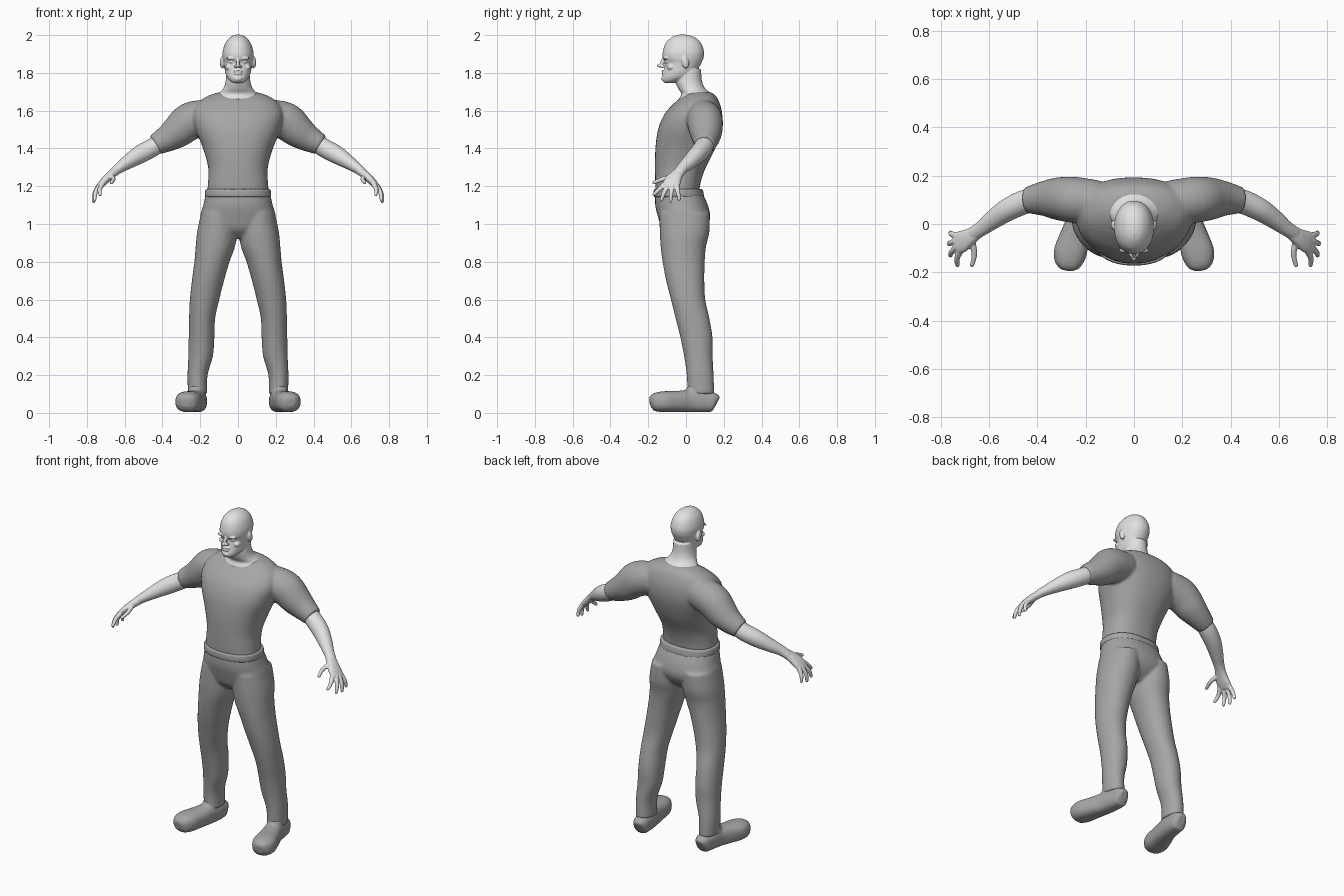
import bpy, bmesh
from math import sin, cos, pi, copysign
from mathutils import Vector, Matrix

CM = 0.01      # all part measurements are in hundredths of a unit
SIDES = 40

cube = bpy.data.objects.get("Cube")
if cube:
    bpy.data.objects.remove(cube, do_unlink=True)


def make_material(name, grey):
    mat = bpy.data.materials.new(name)
    mat.use_nodes = True
    colour = (grey, grey, grey, 1)
    mat.diffuse_color = colour
    shader = next(n for n in mat.node_tree.nodes if n.type == 'BSDF_PRINCIPLED')
    shader.inputs["Base Color"].default_value = colour
    return mat


skin = make_material("light skin", 0.75)
cloth = make_material("grey cloth", 0.38)


def dense(rows, steps=5):
    """Catmull-Rom interpolation of the section rows."""
    padded = [rows[0]] + list(rows) + [rows[-1]]
    result = []
    for p, q, r, s in zip(padded, padded[1:], padded[2:], padded[3:]):
        for i in range(steps):
            t = i / steps
            result.append([b + 0.5 * t * (c - a + t * (2 * a - 5 * b + 4 * c - d
                           + t * (3 * (b - c) + d - a)))
                           for a, b, c, d in zip(p, q, r, s)])
    result.append(list(rows[-1]))
    return result


def sweep(bm, rows, side=None, power=2.0, mirror=1):
    """Solid through sections (x, y, z, half width, half depth).
    Sections lie flat if no side is given, else square to the path."""
    rows = dense(rows)
    centres = [Vector(r[:3]) for r in rows]
    rings = []
    for i, (centre, row) in enumerate(zip(centres, rows)):
        u, v = Vector((1, 0, 0)), Vector((0, 1, 0))
        if side:
            ahead = centres[min(i + 1, len(rows) - 1)] - centres[max(i - 1, 0)]
            ahead.normalize()
            u = Vector(side)
            u = (u - ahead * u.dot(ahead)).normalized()
            v = ahead.cross(u)
        ring = []
        for k in range(SIDES):
            c, s = cos(2 * pi * k / SIDES), sin(2 * pi * k / SIDES)
            c = copysign(abs(c) ** (2 / power), c)
            s = copysign(abs(s) ** (2 / power), s)
            p = (centre + u * row[3] * c + v * row[4] * s) * CM
            ring.append(bm.verts.new((p.x * mirror, p.y, p.z)))
        rings.append(ring)
    for low, high in zip(rings, rings[1:]):
        for k in range(SIDES):
            n = (k + 1) % SIDES
            bm.faces.new((low[k], low[n], high[n], high[k]))
    bm.faces.new(rings[0])
    bm.faces.new(rings[-1])


def upright(bm, rows, power=2.0, mirror=1):
    """Stacked sections given as (z, centre x, half width, front y, back y)."""
    sweep(bm, [(x, (f + b) / 2, z, w, (b - f) / 2) for z, x, w, f, b in rows],
          None, power, mirror)


def blob(bm, centre, radii, tilt=0.0, mirror=1):
    x, y, z = centre
    matrix = (Matrix.Translation(Vector((x * mirror, y, z)) * CM)
              @ Matrix.Rotation(tilt, 4, 'X')
              @ Matrix.Diagonal((*(Vector(radii) * CM), 1)))
    bmesh.ops.create_uvsphere(bm, u_segments=24, v_segments=16, radius=1, matrix=matrix)


def finish(name, bm, material, voxel, smoothing):
    """Fuse the overlapping solids into one smooth skin."""
    bmesh.ops.recalc_face_normals(bm, faces=bm.faces)
    mesh = bpy.data.meshes.new(name)
    bm.to_mesh(mesh)
    bm.free()
    mesh.materials.append(material)
    for face in mesh.polygons:
        face.use_smooth = True
    obj = bpy.data.objects.new(name, mesh)
    bpy.context.scene.collection.objects.link(obj)
    fuse = obj.modifiers.new("fuse", 'REMESH')
    fuse.mode = 'VOXEL'
    fuse.voxel_size = voxel
    fuse.use_smooth_shade = True
    relax = obj.modifiers.new("relax", 'SMOOTH')
    relax.factor = 0.5
    relax.iterations = smoothing


# Head, face and neck
bm = bmesh.new()
upright(bm, [(174.7, 0, 2, -11, -6), (175.5, 0, 3.8, -12.2, -3), (177.5, 0, 5.7, -12.4, 2.5),
             (180, 0, 6.7, -11.8, 5), (183, 0, 7.2, -11.2, 7), (185.5, 0, 7.6, -11, 8.3),
             (188, 0, 8.1, -12.3, 9.3), (191.5, 0, 8.1, -12.2, 9.5), (196, 0, 6.6, -10.6, 7.8),
             (199, 0, 4, -7.3, 4.3), (200.2, 0, 1.4, -4, 0)], 2.1)
upright(bm, [(164, 0, 13, -4, 14), (166.5, 0, 12.6, -3.6, 14), (169, 0, 10.4, -2.6, 13.2),
             (172, 0, 7.7, -4.3, 10), (176, 0, 6.5, -5.7, 8.4), (182, 0, 6, -5, 8)])
blob(bm, (0, -12.4, 185.8), (0.9, 1.2, 2.4), -0.45)     # nose bridge
blob(bm, (0, -13.7, 183.8), (1.1, 1.7, 1))              # nose tip
blob(bm, (0, -11.9, 180.9), (2.5, 1.1, 0.6))            # upper lip
blob(bm, (0, -11.9, 179.5), (2.2, 1.1, 0.6))            # lower lip
blob(bm, (0, -11.7, 177), (2.3, 1.4, 1.5))              # chin
for s in (1, -1):
    blob(bm, (3.2, -10.9, 187.7), (3, 1.2, 0.8), 0, s)      # brow
    blob(bm, (3.2, -9.6, 185.8), (1.5, 1.2, 0.8), 0, s)     # eye
    blob(bm, (4.6, -8, 183), (2.2, 2, 1.6), 0, s)           # cheek
    blob(bm, (1.3, -12.4, 183.4), (0.8, 1.2, 0.8), 0, s)    # nostril
    blob(bm, (8.3, -0.4, 185.6), (1.3, 1.9, 3.3), 0.2, s)   # ear
finish("head_and_neck", bm, skin, 0.004, 2)

# Shirt with short sleeves
bm = bmesh.new()
upright(bm, [(117, 0, 16.3, -16, 7), (123, 0, 15.8, -16.3, 8), (130, 0, 15.8, -16.4, 10.5),
             (140, 0, 18.5, -16.2, 15.5), (150, 0, 22.5, -14.8, 18.7), (158, 0, 24, -11.5, 19.2),
             (164, 0, 21.5, -6.2, 17.8), (168, 0, 15.5, -1.3, 15.6), (170, 0, 9, 2, 12.5)], 2.3)
for s in (1, -1):
    sweep(bm, [(15, 9, 157, 9, 9), (25, 10, 154.5, 9.5, 10), (32, 10.5, 149, 8.7, 8.8),
               (37.5, 10.5, 145.3, 7.2, 7.2), (44, 9.8, 141.8, 5.5, 5.5)], (0, 1, 0), 2, s)
finish("shirt", bm, cloth, 0.008, 5)

# Belt
bm = bmesh.new()
upright(bm, [(114.3, 0, 17.4, -17.1, 9.6), (116.3, 0, 17.5, -17.2, 9.3),
             (118.5, 0, 17.2, -17, 8.9)], 2.3)
finish("belt", bm, cloth, 0.006, 1)

# Trousers
bm = bmesh.new()
upright(bm, [(117, 0, 16.7, -16.2, 8.3), (110, 0, 18.4, -16.3, 11.6),
             (103, 0, 19.8, -14.6, 12.8), (97, 0, 15, -12.5, 10), (92.5, 0, 8, -8, 5)], 2.3)
for s in (1, -1):
    upright(bm, [(106, 10, 9.5, -14, 12.5), (96, 11, 10.6, -13.9, 12.4),
                 (88, 12, 10.4, -13.4, 10.6), (80, 13.8, 9.3, -12.4, 9.9),
                 (70, 15.9, 8.5, -10.5, 9.7), (60, 17.7, 7.8, -8, 10.2),
                 (50, 19, 6.9, -5.5, 12.4), (40, 19.3, 6.8, -3, 14), (30, 19.8, 6.5, -1, 14.1),
                 (20, 21.4, 5.3, 0.4, 14.6), (10, 21.4, 5.1, 0.8, 15)], 2.1, s)
finish("trousers", bm, cloth, 0.008, 4)

for label, s in (("left", 1), ("right", -1)):
    # Shoe, toe turned outward
    bm = bmesh.new()
    sweep(bm, [(20.9, 16.2, 5, 2.2, 3.5), (21, 14.6, 5.6, 4.2, 5), (21.4, 9, 6.2, 5, 5.8),
               (22.5, 2, 6.3, 5.3, 5.9), (24.5, -5, 6, 6.1, 5.6), (26.4, -12, 5.9, 6.8, 5.5),
               (27.3, -17, 5.7, 5.2, 4.6), (27.6, -19, 5.4, 2.4, 2.4)], (1, 0, 0), 2.5, s)
    blob(bm, (22, 4.5, 9), (4.7, 5.2, 7.2), 0, s)
    finish(label + "_shoe", bm, cloth, 0.006, 4)

    # Forearm, palm, fingers and thumb
    bm = bmesh.new()
    sweep(bm, [(39, 10.4, 144.5, 4.6, 4.6), (45, 9.2, 140.6, 5, 4.9), (52, 6, 136.8, 4.7, 4.8),
               (58, 2, 133, 4, 3.8), (63, -1.8, 129.6, 3.2, 2.8), (66.5, -4, 126.8, 2.9, 2.3)],
          (0, 1, 0), 2, s)
    sweep(bm, [(64.5, -3, 128.2, 2.8, 2.2), (68, -5.4, 125.4, 3.6, 2.2), (71, -7.2, 122.5, 4.5, 2),
               (73.3, -8, 120.2, 4.4, 1.5)], (0, 1, 0), 2.3, s)
    fingers = {"index": ((71.8, -11, 121.3), (73.2, -14.3, 118.2), (73, -17, 115.6)),
               "middle": ((73, -9.2, 120.8), (75.4, -11.6, 116.6), (75.9, -13, 112.8)),
               "ring": ((73.5, -7, 120.5), (76, -7.9, 116), (76.4, -8.2, 112)),
               "little": ((73, -4.9, 120.6), (75.4, -4.2, 116.6), (75.9, -3.6, 113.2)),
               "thumb": ((67.2, -6, 125.6), (66, -12.2, 123.8), (67, -17, 121.9))}
    for knuckle, joint, tip in fingers.values():
        sweep(bm, [(*knuckle, 1.4, 1.4), (*joint, 1.15, 1.15), (*tip, 0.9, 0.9)],
              (1, 0, 0), 2, s)
        blob(bm, tip, (0.9, 0.9, 0.9), 0, s)
    finish(label + "_forearm_and_hand", bm, skin, 0.004, 2)
